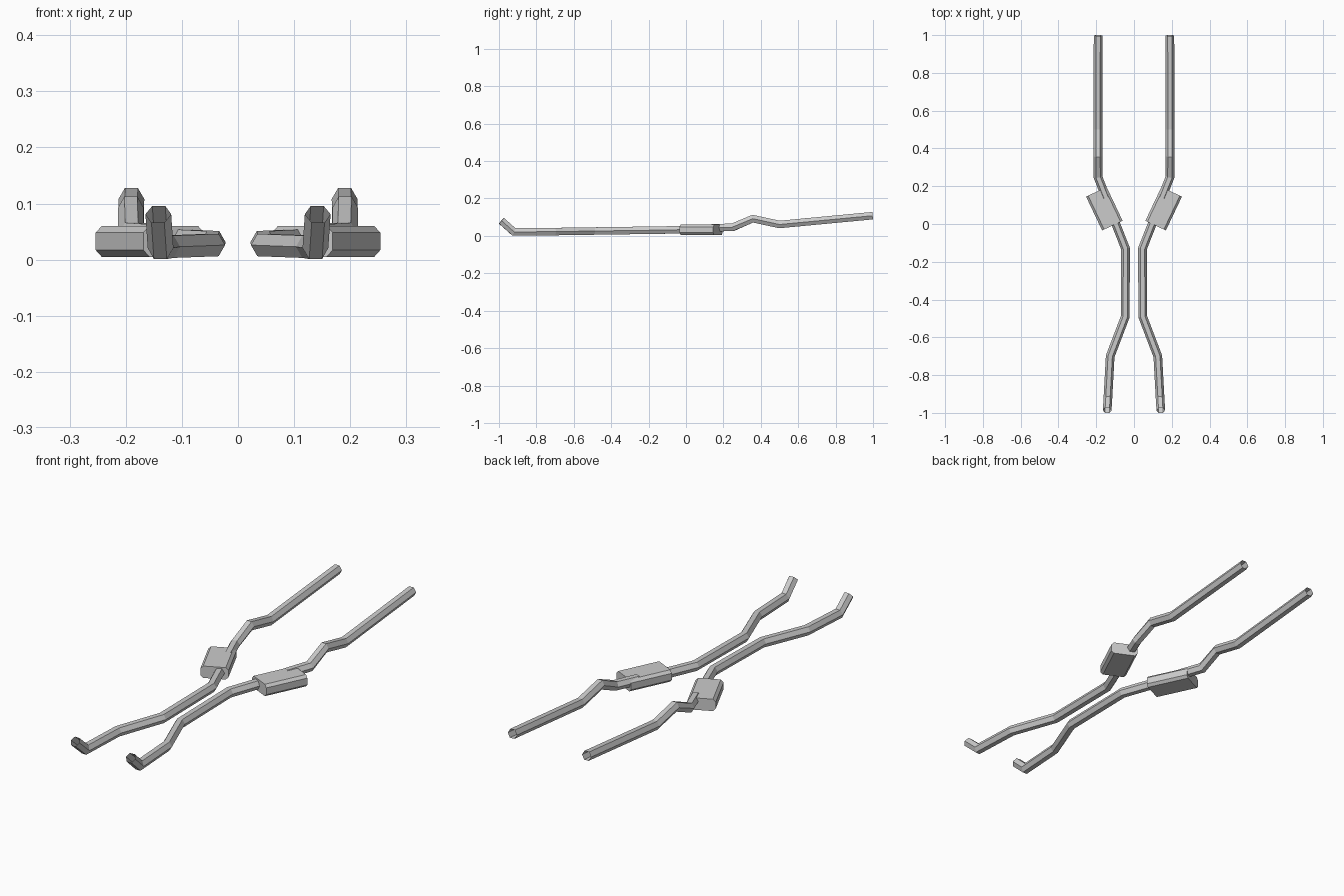
import bpy, bmesh, math
from mathutils import Vector, Matrix

if "Cube" in bpy.data.objects:
    bpy.data.objects.remove(bpy.data.objects["Cube"])

R = 0.023      # pipe radius, corner to corner
SIDES = 6


def make_object(name, bm):
    bmesh.ops.recalc_face_normals(bm, faces=bm.faces)
    me = bpy.data.meshes.new(name)
    bm.to_mesh(me)
    bm.free()
    ob = bpy.data.objects.new(name, me)
    bpy.context.collection.objects.link(ob)
    return ob


def pipe(name, pts, s):
    """Open six-sided tube with mitred bends; s mirrors it across x."""
    pts = [Vector((s * x, y, z)) for x, y, z in pts]
    dirs = [(b - a).normalized() for a, b in zip(pts, pts[1:])]
    bm = bmesh.new()
    rings = []
    for i, p in enumerate(pts):
        d = dirs[max(i - 1, 0)]
        n = (d + dirs[min(i, len(dirs) - 1)]).normalized()
        side = n.cross(Vector((0, 0, 1))).normalized()
        side = (side - d * side.dot(d)).normalized()
        up = side.cross(d)
        ring = []
        for k in range(SIDES):
            a = 2 * math.pi * k / SIDES
            o = R * (math.cos(a) * side + math.sin(a) * up)
            ring.append(bm.verts.new(p + o - d * (o.dot(n) / d.dot(n))))
        rings.append(ring)
    for r0, r1 in zip(rings, rings[1:]):
        for k in range(SIDES):
            j = (k + 1) % SIDES
            bm.faces.new((r0[k], r0[j], r1[j], r1[k]))
    return make_object(name, bm)


def muffler(name, s):
    """Chamfered box, turned outwards."""
    w, h, c, length = 0.06, 0.0275, 0.012, 0.198
    prof = [(w, h - c), (w - c, h), (c - w, h), (-w, h - c),
            (-w, c - h), (c - w, -h), (w - c, -h), (w, c - h)]
    bm = bmesh.new()
    face = bm.faces.new([bm.verts.new((x, -length / 2, z)) for x, z in prof])
    ext = bmesh.ops.extrude_face_region(bm, geom=[face], use_keep_orig=True)
    bmesh.ops.translate(bm, vec=(0, length, 0),
                        verts=[v for v in ext["geom"] if isinstance(v, bmesh.types.BMVert)])
    m = Matrix.Translation((s * 0.157, 0.081, 0.0325)) @ Matrix.Rotation(-s * math.radians(25.4), 4, 'Z')
    bmesh.ops.transform(bm, matrix=m, verts=bm.verts)
    return make_object(name, bm)


# pipe centre lines, right-hand side
front_path = [(0.142, -0.987, 0.081), (0.138, -0.92, 0.021), (0.126, -0.70, 0.023),
              (0.046, -0.49, 0.026), (0.045, -0.13, 0.031), (0.104, 0.02, 0.034)]
rear_path = [(0.148, 0.14, 0.043), (0.191, 0.25, 0.046), (0.191, 0.357, 0.092),
             (0.191, 0.50, 0.061), (0.19, 0.998, 0.108)]

# both sides of the exhaust
for label, s in (("right", 1), ("left", -1)):
    pipe("front_pipe_" + label, front_path, s)
    muffler("muffler_" + label, s)
    pipe("rear_pipe_" + label, rear_path, s)
